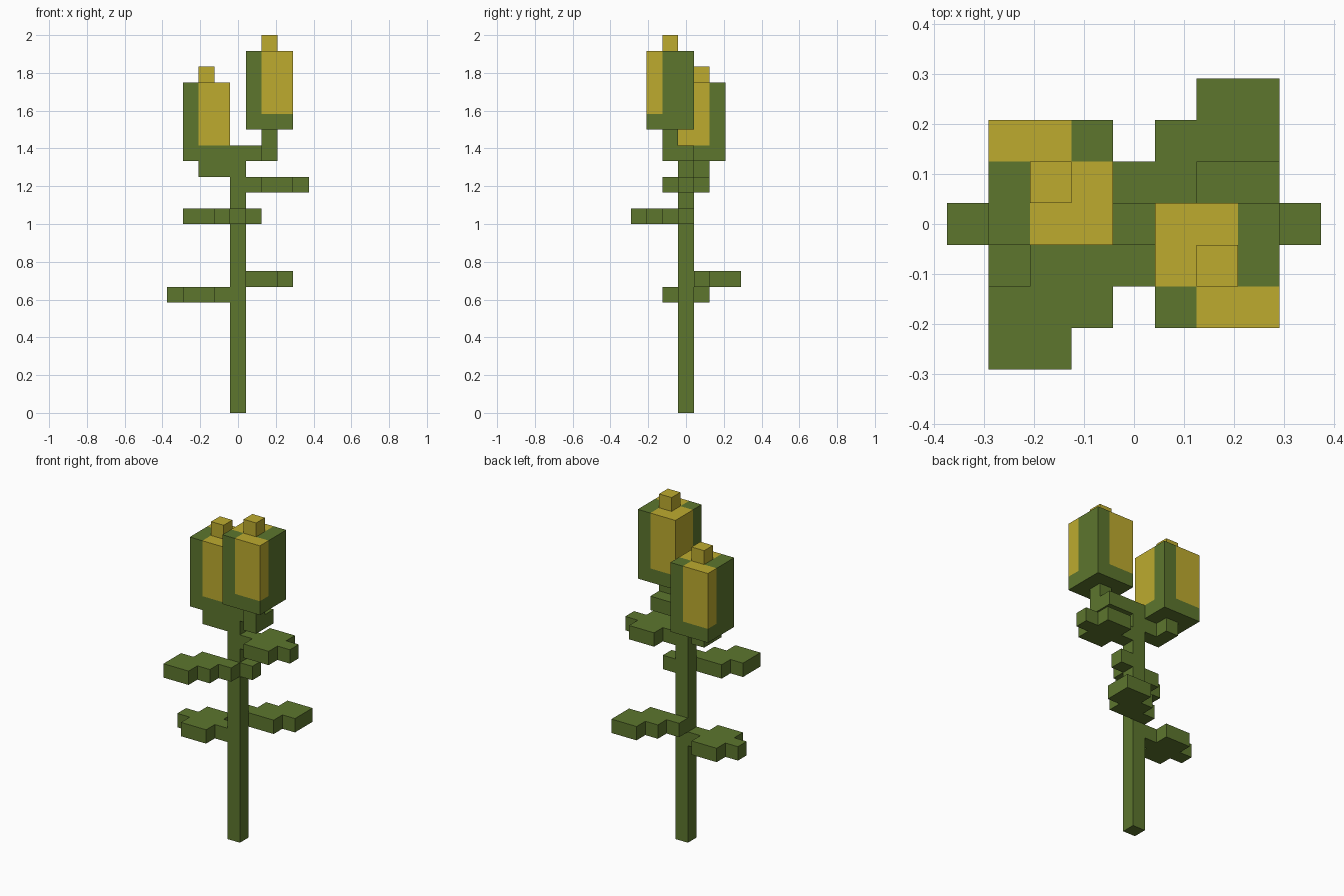
import bpy
import bmesh
import math
from mathutils import Vector
from itertools import product

U = 1 / 12  # edge of one block

if "Cube" in bpy.data.objects:
    bpy.data.objects.remove(bpy.data.objects["Cube"], do_unlink=True)


def make_material(name, color):
    mat = bpy.data.materials.new(name)
    mat.use_nodes = True
    mat.diffuse_color = color
    mat.node_tree.nodes["Principled BSDF"].inputs["Base Color"].default_value = color
    return mat


GREEN = make_material("leaf_green", (0.109, 0.181, 0.027, 1))
YELLOW = make_material("petal_yellow", (0.509, 0.407, 0.028, 1))


def block(xs, ys, zs):
    """All cells in inclusive ranges along each axis."""
    return set(product(*(range(a, b + 1) for a, b in (xs, ys, zs))))


def turn(cells):
    """Half turn about the vertical axis."""
    return {(-x, -y, z) for x, y, z in cells}


def lift(cells, dz):
    return {(x, y, z + dz) for x, y, z in cells}


def build(name, cells, yellow=frozenset()):
    """Skin a set of cells with its outer faces, merging flat areas."""
    bm = bmesh.new()
    for cell in cells:
        center = Vector(cell) + Vector((0, 0, 0.5))
        for axis, sign in product(range(3), (-1, 1)):
            n = Vector((0, 0, 0))
            n[axis] = sign
            if tuple(int(c + d) for c, d in zip(cell, n)) in cells:
                continue
            a = Vector((0, 0, 0))
            a[(axis + 1) % 3] = 0.5
            b = n.cross(a)
            mid = center + n / 2
            corners = (mid - a - b, mid + a - b, mid + a + b, mid - a + b)
            face = bm.faces.new([bm.verts.new(c * U) for c in corners])
            face.material_index = int(cell in yellow)
    bmesh.ops.remove_doubles(bm, verts=bm.verts, dist=U / 100)
    bmesh.ops.dissolve_limit(bm, angle_limit=math.radians(1), verts=bm.verts,
                             edges=bm.edges, delimit={"MATERIAL"})
    mesh = bpy.data.meshes.new(name)
    bm.to_mesh(mesh)
    bm.free()
    mesh.materials.append(GREEN)
    mesh.materials.append(YELLOW)
    obj = bpy.data.objects.new(name, mesh)
    bpy.context.collection.objects.link(obj)
    return obj


# Stem
build("stem", block((0, 0), (0, 0), (0, 16)))

# Cross-shaped side leaves
side_leaf = block((1, 4), (0, 0), (0, 0)) | block((2, 3), (-1, 1), (0, 0))
build("upper_left_leaf", lift(side_leaf, 14))
build("lower_right_leaf", lift(turn(side_leaf), 7))

# Diagonal leaves: a band of cells stepping away from the stem
diagonal_leaf = (block((0, 2), (1, 1), (0, 0)) | block((1, 3), (2, 2), (0, 0))
                 | block((2, 3), (3, 3), (0, 0)))
build("back_leaf", lift(diagonal_leaf, 8))
build("front_leaf", lift(turn(diagonal_leaf), 12))
build("leaf_bud", {(1, 0, 12)})

# Branches carrying the flowers
branch = block((1, 2), (0, 0), (0, 0)) | {(2, -1, 0)}
build("left_branch", lift(branch, 16) | {(2, -1, 17)})
build("right_branch", lift(turn(branch), 15))

# Flowers: green cup with spiralling yellow petals and a tip
cup = block((1, 3), (-2, 0), (0, 4))
petals = block((1, 2), (-1, 0), (1, 4)) | block((2, 3), (-2, -2), (1, 4))
tip = {(2, -1, 5)}
for side, base, place in (("left", 18, set), ("right", 16, turn)):
    build(side + "_flower", lift(place(cup), base), lift(place(petals), base))
    top = lift(place(tip), base)
    build(side + "_flower_tip", top, top)
